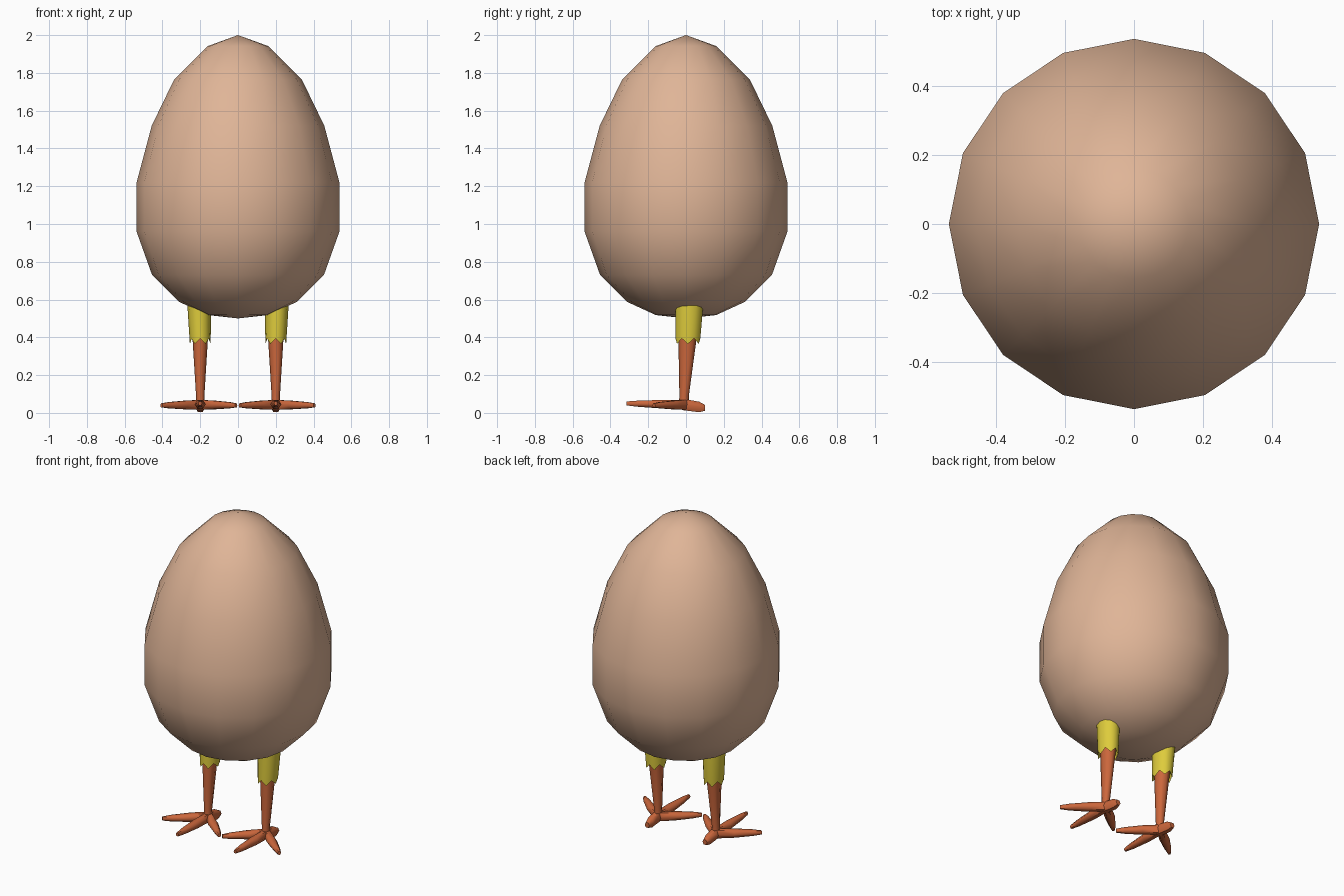
import bpy, bmesh, math
from mathutils import Vector

if "Cube" in bpy.data.objects:
    bpy.data.objects.remove(bpy.data.objects["Cube"])


def material(name, colour):
    m = bpy.data.materials.new(name)
    m.diffuse_color = (*colour, 1)
    m.use_nodes = True
    m.node_tree.nodes["Principled BSDF"].inputs["Base Color"].default_value = m.diffuse_color
    return m


SHELL = material("tan shell", (0.74, 0.46, 0.31))
YELLOW = material("yellow cuff", (0.73, 0.60, 0.045))
ORANGE = material("orange leg", (0.60, 0.135, 0.045))


def loft(name, rings, mat, angle=60, mirror=True, caps=True):
    """Skin a list of equal-length point rings."""
    bm = bmesh.new()
    loops = [[bm.verts.new(p) for p in ring] for ring in rings]
    n = len(loops[0])
    for a, b in zip(loops, loops[1:]):
        for i in range(n):
            j = (i + 1) % n
            bm.faces.new((a[i], a[j], b[j], b[i]))
    if caps:
        bm.faces.new(loops[0])
        bm.faces.new(loops[-1])
    bmesh.ops.remove_doubles(bm, verts=bm.verts[:], dist=0.0005)
    bmesh.ops.recalc_face_normals(bm, faces=bm.faces[:])
    me = bpy.data.meshes.new(name)
    bm.to_mesh(me)
    bm.free()
    me.materials.append(mat)
    ob = bpy.data.objects.new(name, me)
    bpy.context.collection.objects.link(ob)
    bpy.ops.object.select_all(action='DESELECT')
    ob.select_set(True)
    bpy.context.view_layer.objects.active = ob
    bpy.ops.object.shade_smooth_by_angle(angle=math.radians(angle))
    if mirror:
        ob.modifiers.new("Mirror", 'MIRROR').use_mirror_merge = False
    return ob


def ring(c, rx, ry, n, side=Vector((1, 0, 0)), up=Vector((0, 1, 0)), jag=0):
    pts = []
    for i in range(n):
        a = 2 * math.pi * i / n
        p = Vector(c) + side * rx * math.cos(a) + up * ry * math.sin(a)
        p.z += jag * (i % 2)
        pts.append(p)
    return pts


# egg body, a 16-sided turned profile (radius, height)
profile = [(0.0001, 0.5), (0.16, 0.518), (0.31, 0.587), (0.455, 0.73), (0.537, 0.96),
           (0.537, 1.22), (0.457, 1.52), (0.338, 1.765), (0.16, 1.942), (0.0001, 2.0)]
loft("egg_body", [ring((0, 0, z), r, r, 16) for r, z in profile], SHELL,
     mirror=False, caps=False)

# yellow cuffs with a jagged lower hem
N = 12
loft("cuff", [ring((0.2, 0.01, 0.42), 0.04, 0.045, N),
              ring((0.2, 0.01, 0.365), 0.055, 0.066, N, jag=0.03),
              ring((0.205, 0.017, 0.57), 0.063, 0.074, N),
              ring((0.205, 0.017, 0.60), 0.063, 0.074, N)], YELLOW, 50)

# tapering legs
loft("leg", [ring((0.2, -0.01, 0.03), 0.024, 0.028, 8),
             ring((0.2, -0.01, 0.09), 0.022, 0.025, 8),
             ring((0.2, 0.01, 0.43), 0.043, 0.051, 8)], ORANGE)


def toe(name, start, end, sections):
    """Six-sided toe; each section is (fraction, half width, half height)."""
    s, e = Vector(start), Vector(end)
    up = Vector((0, 0, 1))
    side = (e - s).cross(up).normalized()
    loft(name, [ring(s.lerp(e, t), w, h, 6, side, up) for t, w, h in sections], ORANGE)


# three front toes and a short back toe
front = [(0, 0.022, 0.03), (0.4, 0.03, 0.026), (0.8, 0.02, 0.019), (1, 0.010, 0.012)]
for label, dx, y, z in (("outer", 0.205, -0.17, 0.04), ("middle", 0, -0.315, 0.05),
                        ("inner", -0.19, -0.17, 0.04)):
    toe(label + "_toe", (0.2, 0.0, 0.043), (0.2 + dx, y, z), front)
toe("back_toe", (0.2, -0.02, 0.045), (0.2, 0.1, 0.027),
    [(0, 0.03, 0.035), (0.75, 0.026, 0.032), (1, 0.016, 0.018)])
